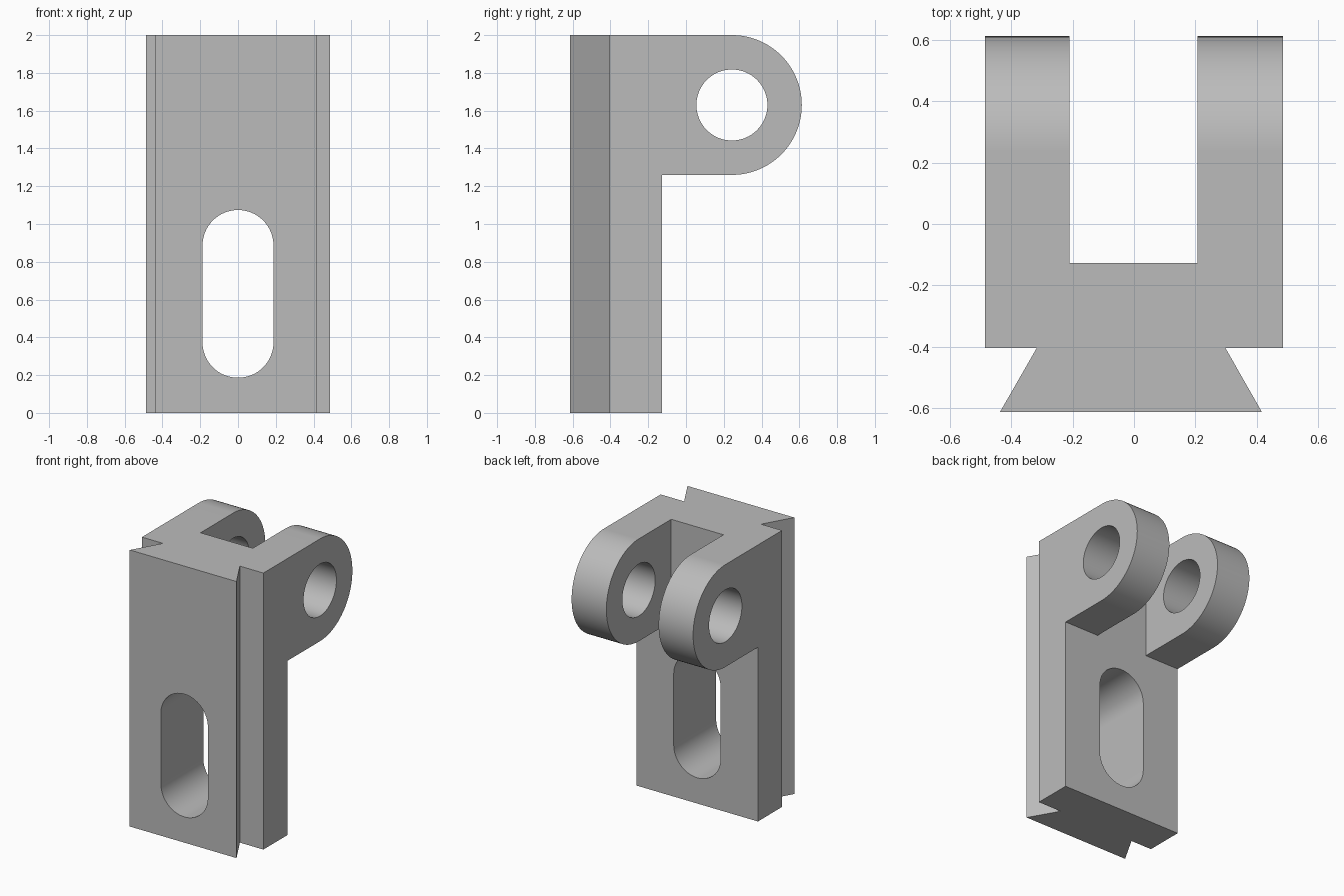
import bpy
import bmesh
from math import cos, sin, pi
from mathutils import Vector

default = bpy.data.objects.get("Cube")
if default:
    bpy.data.objects.remove(default, do_unlink=True)

HEIGHT = 2.0
HALF_W = 0.486          # half width of the block
BACK = -0.128           # back of the block, floor of the fork
NECK = -0.404           # front of the block, root of the dovetail
FRONT = -0.613
LUG_R, LUG_Y = 0.37, 0.243
LUG_Z = HEIGHT - LUG_R
HOLE_R = 0.188


def arc(cx, cy, r, start, end, steps):
    """Points along a circular arc, both ends included."""
    angles = [start + (end - start) * i / steps for i in range(steps + 1)]
    return [(cx + r * cos(a), cy + r * sin(a)) for a in angles]


def prism(name, profile, place, low, high):
    """Extrude a 2D profile from low to high; place maps (u, v, w) to x, y, z."""
    bm = bmesh.new()
    face = bm.faces.new([bm.verts.new(place(u, v, low)) for u, v in profile])
    shift = Vector(place(0, 0, high)) - Vector(place(0, 0, low))
    new = bmesh.ops.extrude_face_region(bm, geom=[face], use_keep_orig=True)["geom"]
    bmesh.ops.translate(bm, vec=shift,
                        verts=[g for g in new if isinstance(g, bmesh.types.BMVert)])
    bmesh.ops.recalc_face_normals(bm, faces=bm.faces)
    mesh = bpy.data.meshes.new(name)
    bm.to_mesh(mesh)
    bm.free()
    obj = bpy.data.objects.new(name, mesh)
    bpy.context.collection.objects.link(obj)
    return obj


def along_x(u, v, w):
    return (w, u, v)


def along_y(u, v, w):
    return (u, w, v)


def along_z(u, v, w):
    return (u, v, w)


# Plan: dovetail, block and two fork arms, left overlong for trimming
plan = [(-0.437, FRONT), (0.417, FRONT), (0.298, NECK), (HALF_W, NECK),
        (HALF_W, 0.8), (0.208, 0.8), (0.208, BACK), (-0.21, BACK),
        (-0.21, 0.8), (-HALF_W, 0.8), (-HALF_W, NECK), (-0.317, NECK)]
bracket = prism("clevis_bracket", plan, along_z, 0, HEIGHT + 0.2)

# Side outline: upright with rounded lugs at the top
side = [(-0.8, -0.2), (BACK, -0.2), (BACK, LUG_Z - LUG_R)]
side += arc(LUG_Y, LUG_Z, LUG_R, -pi / 2, pi / 2, 48) + [(-0.8, HEIGHT)]
side_trim = prism("side_trim", side, along_x, -1, 1)

# Pin hole through both lugs
pin_hole = prism("pin_hole_cutter", arc(LUG_Y, LUG_Z, HOLE_R, 0, 2 * pi, 64)[:-1],
                 along_x, -1, 1)

# Rounded adjustment slot from front to back
slot = arc(0, 0.886, HOLE_R, 0, pi, 32) + arc(0, 0.374, HOLE_R, pi, 2 * pi, 32)
slot_cutter = prism("slot_cutter", slot, along_y, -1, 0.2)

bpy.ops.object.select_all(action="DESELECT")
bpy.context.view_layer.objects.active = bracket
bracket.select_set(True)
for cutter, operation in ((side_trim, "INTERSECT"), (pin_hole, "DIFFERENCE"),
                          (slot_cutter, "DIFFERENCE")):
    cutter.hide_render = True
    mod = bracket.modifiers.new(cutter.name, "BOOLEAN")
    mod.operation, mod.solver, mod.object = operation, "EXACT", cutter
    bpy.ops.object.modifier_apply(modifier=mod.name)
    bpy.data.objects.remove(cutter, do_unlink=True)

# Single grey finish, smooth curves with crisp edges
grey = bpy.data.materials.new("plain_grey")
grey.use_nodes = True
colour = (0.5, 0.5, 0.5, 1)
grey.diffuse_color = colour
grey.node_tree.nodes["Principled BSDF"].inputs["Base Color"].default_value = colour
bracket.data.materials.clear()
bracket.data.materials.append(grey)
bpy.ops.object.shade_smooth_by_angle(angle=pi / 6)
weighted = bracket.modifiers.new("weighted_normals", "WEIGHTED_NORMAL")
weighted.keep_sharp = True
